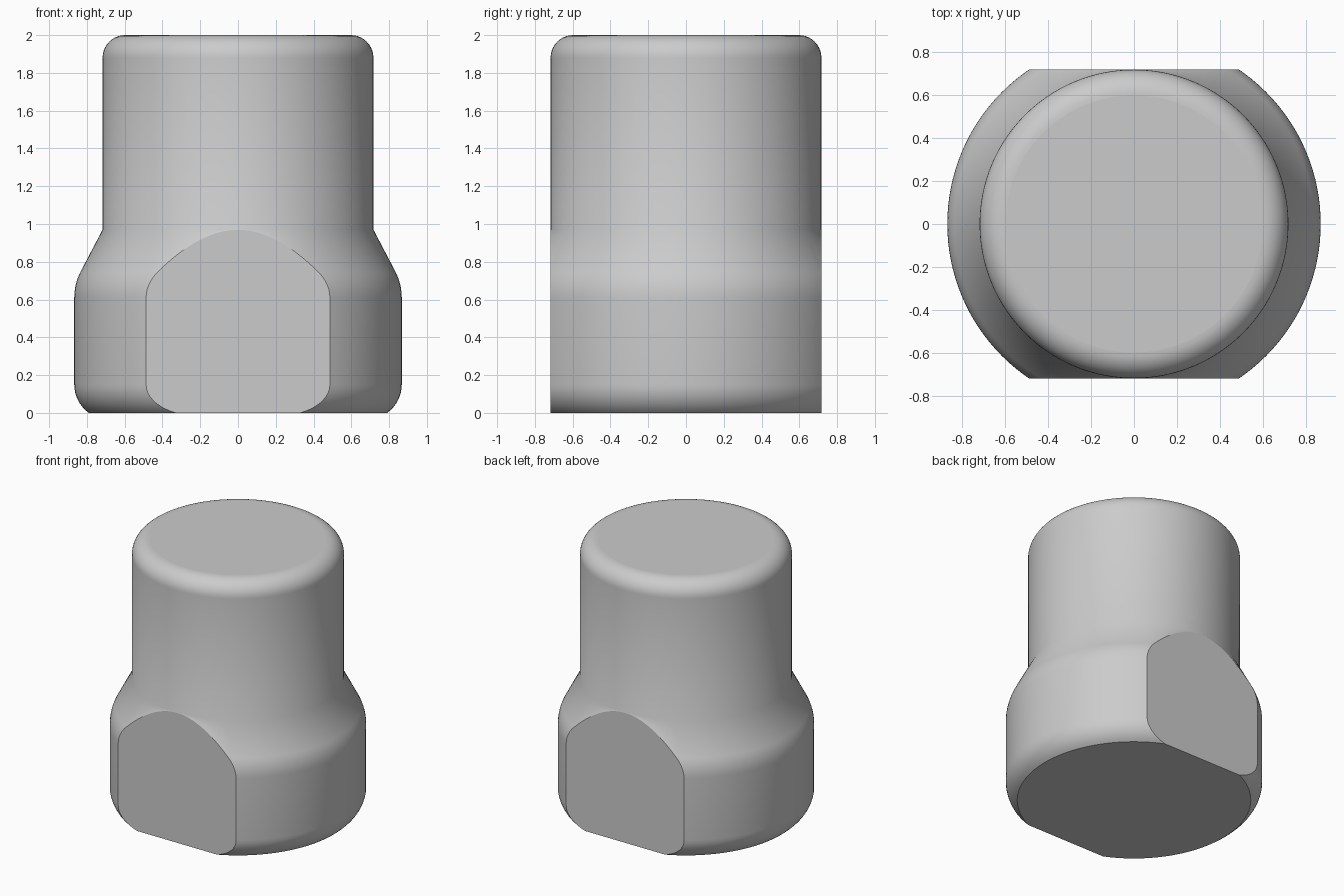
import bpy, bmesh
from math import sin, cos, radians, tau
from mathutils import Vector

cube = bpy.data.objects.get("Cube")
if cube:
    bpy.data.objects.remove(cube, do_unlink=True)

BASE_R, TOP_R, FLAT_Y, HEIGHT = 0.867, 0.717, 0.7175, 2.0


def arc(cx, cz, r, start, end, steps):
    """Points (radius, z) on a circular arc, angles in degrees."""
    angles = [radians(start + (end - start) * i / steps) for i in range(steps + 1)]
    return [(cx + r * cos(a), cz + r * sin(a)) for a in angles]


# Half profile: rounded foot, wide base, sloped shoulder, narrow barrel, rounded rim
profile = arc(BASE_R - 0.184, 0.15, 0.184, -54.6, 0, 8)
profile += arc(BASE_R - 0.3, 0.61, 0.3, 0, 26.7, 6)
profile += [(TOP_R, 0.97)]
profile += arc(TOP_R - 0.12, HEIGHT - 0.12, 0.12, 0, 90, 10)
profile[0] = (profile[0][0], 0.0)

# Revolve the profile
bm = bmesh.new()
verts = [bm.verts.new((r, 0, z)) for r, z in profile]
edges = [bm.edges.new(pair) for pair in zip(verts, verts[1:])]
bmesh.ops.spin(bm, geom=verts + edges, cent=(0, 0, 0), axis=(0, 0, 1),
               angle=tau, steps=128, use_merge=True)
bmesh.ops.remove_doubles(bm, verts=bm.verts[:], dist=1e-5)


def fill_open_loops():
    rim = [e for e in bm.edges if e.is_boundary]
    return bmesh.ops.edgeloop_fill(bm, edges=rim)["faces"]


# Close the ends, then cut the two wrench flats front and back
flat_faces = fill_open_loops()
for side in (-1, 1):
    bmesh.ops.bisect_plane(bm, geom=bm.verts[:] + bm.edges[:] + bm.faces[:],
                           plane_co=(0, side * FLAT_Y, 0), plane_no=(0, side, 0),
                           clear_outer=True)
    fill_open_loops()
bmesh.ops.recalc_face_normals(bm, faces=bm.faces[:])

# Smooth turned surface, flat ends and wrench flats with crisp borders
for f in bm.faces:
    f.smooth = abs(f.normal.z) < 0.999 and len(f.verts) < 10
for e in bm.edges:
    e.smooth = all(f.smooth for f in e.link_faces)

mesh = bpy.data.meshes.new("cap_body")
bm.to_mesh(mesh)
bm.free()
body = bpy.data.objects.new("cap_body", mesh)
bpy.context.collection.objects.link(body)

# Single grey finish
grey = bpy.data.materials.new("plain_grey")
grey.use_nodes = True
colour = (0.6, 0.6, 0.6, 1)
grey.diffuse_color = colour
grey.node_tree.nodes["Principled BSDF"].inputs["Base Color"].default_value = colour
mesh.materials.append(grey)
